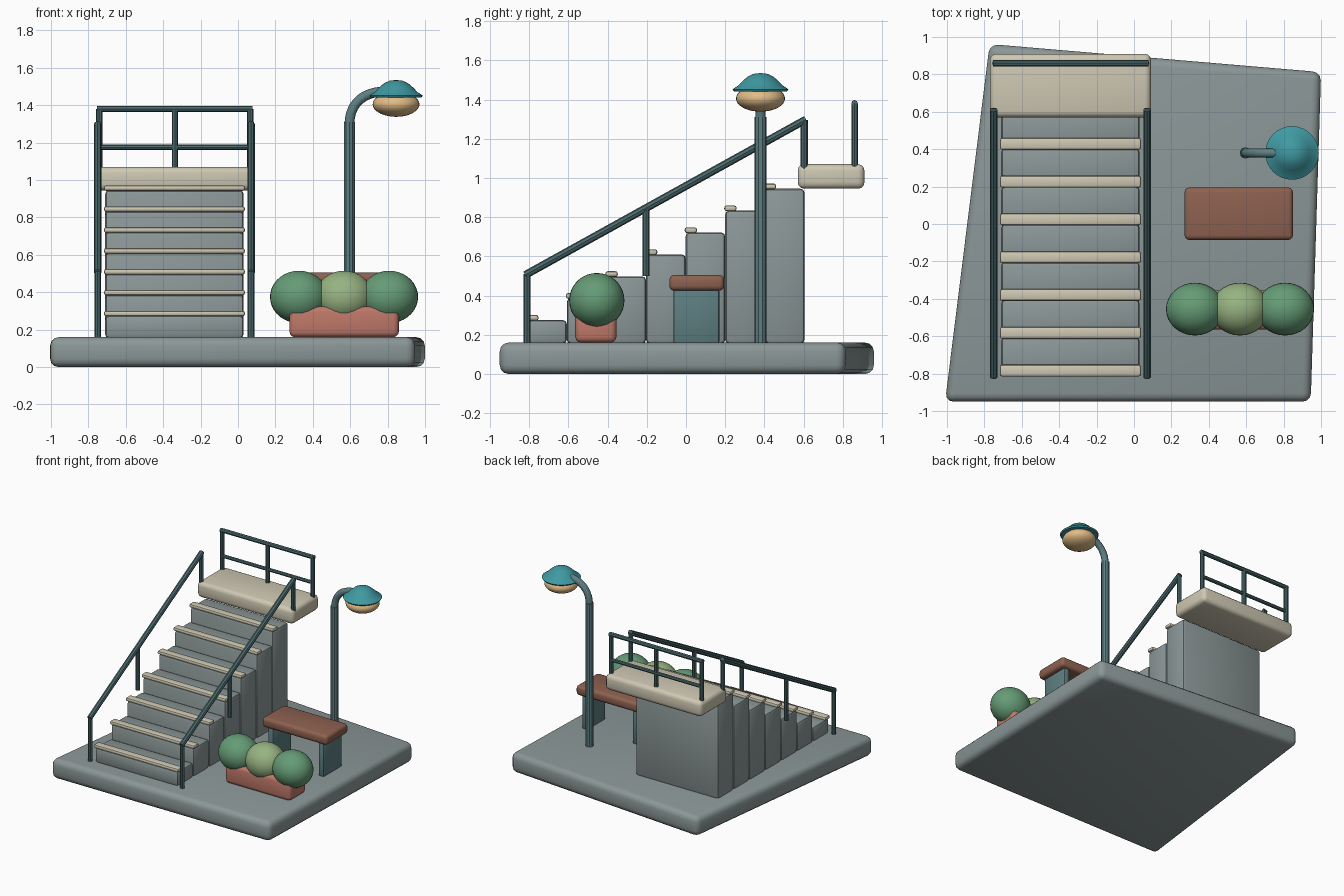
import bpy, bmesh, math
from mathutils import Vector

if "Cube" in bpy.data.objects:
    bpy.data.objects.remove(bpy.data.objects["Cube"])


def mat(name, r, g, b):
    m = bpy.data.materials.new(name)
    m.diffuse_color = (r, g, b, 1)
    m.use_nodes = True
    m.node_tree.nodes["Principled BSDF"].inputs["Base Color"].default_value = m.diffuse_color
    return m


STONE = mat("stone", 0.26, 0.31, 0.31)
CREAM = mat("cream", 0.62, 0.58, 0.45)
METAL = mat("dark_metal", 0.07, 0.14, 0.15)
POLE = mat("pole_metal", 0.11, 0.21, 0.22)
WOOD = mat("wood", 0.27, 0.12, 0.08)
CLAY = mat("clay", 0.52, 0.19, 0.14)
LEAF = mat("leaf", 0.13, 0.33, 0.18)
LIGHT_LEAF = mat("light_leaf", 0.31, 0.45, 0.22)
TEAL = mat("teal", 0.05, 0.32, 0.36)
GLOW = mat("warm_glass", 0.75, 0.5, 0.24)


def finish(bm, name, material, angle=35):
    bmesh.ops.recalc_face_normals(bm, faces=bm.faces)
    me = bpy.data.meshes.new(name)
    bm.to_mesh(me)
    bm.free()
    ob = bpy.data.objects.new(name, me)
    bpy.context.collection.objects.link(ob)
    me.materials.append(material)
    bpy.ops.object.select_all(action='DESELECT')
    ob.select_set(True)
    bpy.context.view_layer.objects.active = ob
    bpy.ops.object.shade_smooth_by_angle(angle=math.radians(angle))
    return ob


def slab(name, outline, z0, z1, bevel, material, segments=3):
    """Extruded outline with rounded edges."""
    bm = bmesh.new()
    face = bm.faces.new([bm.verts.new((x, y, z0)) for x, y in outline])
    ext = bmesh.ops.extrude_face_region(bm, geom=[face])
    bmesh.ops.translate(bm, vec=(0, 0, z1 - z0),
                        verts=[g for g in ext["geom"] if isinstance(g, bmesh.types.BMVert)])
    bmesh.ops.recalc_face_normals(bm, faces=bm.faces)
    bmesh.ops.bevel(bm, geom=bm.edges[:], offset=bevel, segments=segments,
                    profile=0.5, affect='EDGES')
    return finish(bm, name, material)


def box(name, x, y, z, bevel, material, segments=3):
    return slab(name, [(x[0], y[0]), (x[1], y[0]), (x[1], y[1]), (x[0], y[1])],
                z[0], z[1], bevel, material, segments)


def rod(name, a, b, r, material, sides=8):
    a, b = Vector(a), Vector(b)
    bm = bmesh.new()
    bmesh.ops.create_cone(bm, cap_ends=True, segments=sides, radius1=r, radius2=r,
                          depth=(b - a).length)
    bm.transform((b - a).to_track_quat('Z', 'Y').to_matrix().to_4x4())
    bmesh.ops.translate(bm, vec=(a + b) / 2, verts=bm.verts)
    return finish(bm, name, material)


def ellipsoid(name, centre, radii, material, u=32, v=18):
    bm = bmesh.new()
    bmesh.ops.create_uvsphere(bm, u_segments=u, v_segments=v, radius=1)
    bmesh.ops.scale(bm, vec=radii, verts=bm.verts)
    bmesh.ops.translate(bm, vec=centre, verts=bm.verts)
    return finish(bm, name, material, 60)


# Skewed ground slab
slab("base", [(-1.01, -0.95), (0.945, -0.95), (1.0, 0.812), (-0.772, 0.962)],
     0, 0.16, 0.045, STONE)

# Stairs: solid blocks with a nosing strip on each front edge
STEPS, RISE, RUN = 7, 0.1117, 0.202
for i in range(STEPS):
    y, top = -0.81 + i * RUN, 0.275 + i * RISE
    box(f"step_{i + 1}", (-0.71, 0.03), (y, y + RUN), (0.155, top), 0.02, STONE, 2)
    box(f"nosing_{i + 1}", (-0.717, 0.037), (y - 0.005, y + 0.058),
        (top - 0.003, top + 0.026), 0.012, CREAM, 2)
box("landing", (-0.77, 0.09), (0.57, 0.91), (0.945, 1.07), 0.032, CREAM)

# Sloped handrails on both sides
for side, x in (("left", -0.75), ("right", 0.07)):
    rod(f"{side}_handrail", (x, -0.82, 0.505), (x, 0.612, 1.298), 0.02, METAL)
    for n, (y, z0, z1) in enumerate([(-0.81, 0.155, 0.51), (-0.205, 0.5, 0.845),
                                     (0.603, 1.04, 1.295)]):
        rod(f"{side}_rail_post_{n + 1}", (x, y, z0), (x, y, z1), 0.018, METAL)

# Landing guard rail
for n, x in enumerate((-0.742, -0.337, 0.065)):
    rod(f"guard_post_{n + 1}", (x, 0.86, 1.05), (x, 0.86, 1.38), 0.017, METAL)
rod("guard_top_rail", (-0.755, 0.86, 1.38), (0.078, 0.86, 1.38), 0.017, METAL)
rod("guard_mid_rail", (-0.742, 0.86, 1.175), (0.065, 0.86, 1.175), 0.014, METAL)

# Lamp post with curved arm
LX, LY = 0.595, 0.38
rod("lamp_post", (LX, LY, 0.155), (LX, LY, 1.31), 0.031, POLE, 10)
curve = bpy.data.curves.new("lamp_arm", 'CURVE')
curve.dimensions = '3D'
curve.bevel_depth = 0.026
curve.bevel_resolution = 3
curve.use_fill_caps = True
curve.resolution_u = 10
spline = curve.splines.new('BEZIER')
spline.bezier_points.add(1)
for p, co, l, r in zip(spline.bezier_points,
                       ((LX, LY, 1.29), (0.80, LY, 1.475)),
                       ((LX, LY, 1.2), (0.68, LY, 1.475)),
                       ((LX, LY, 1.42), (0.9, LY, 1.475))):
    p.co, p.handle_left, p.handle_right = co, l, r
curve.materials.append(POLE)
bpy.context.collection.objects.link(bpy.data.objects.new("lamp_arm", curve))

# Lamp head: lathed bell shade and glass bulb
bm = bmesh.new()
profile = [(0, 1.535), (0.035, 1.531), (0.065, 1.517), (0.092, 1.494), (0.115, 1.47),
           (0.143, 1.452), (0.136, 1.442), (0, 1.442)]
verts = [bm.verts.new((r, 0, z)) for r, z in profile]
edges = [bm.edges.new(pair) for pair in zip(verts, verts[1:])]
bmesh.ops.spin(bm, geom=verts + edges, cent=(0, 0, 0), axis=(0, 0, 1),
               angle=2 * math.pi, steps=32)
bmesh.ops.remove_doubles(bm, verts=bm.verts, dist=1e-4)
bmesh.ops.translate(bm, vec=(0.845, LY, 0), verts=bm.verts)
finish(bm, "lamp_shade", TEAL)
ellipsoid("lamp_bulb", (0.845, LY, 1.405), (0.125, 0.125, 0.067), GLOW)

# Bench
box("bench_seat", (0.27, 0.85), (-0.085, 0.195), (0.425, 0.505), 0.025, WOOD)
for side, x in (("left", 0.335), ("right", 0.785)):
    box(f"bench_{side}_leg", (x - 0.025, x + 0.025), (-0.065, 0.17), (0.155, 0.435),
        0.012, POLE, 2)

# Planter with three round shrubs
box("planter", (0.275, 0.86), (-0.565, -0.355), (0.16, 0.325), 0.03, CLAY)
for n, x in enumerate((0.326, 0.567, 0.808)):
    ellipsoid(f"shrub_{n + 1}", (x, -0.455, 0.375), (0.155, 0.141, 0.14),
              LIGHT_LEAF if n == 1 else LEAF)
